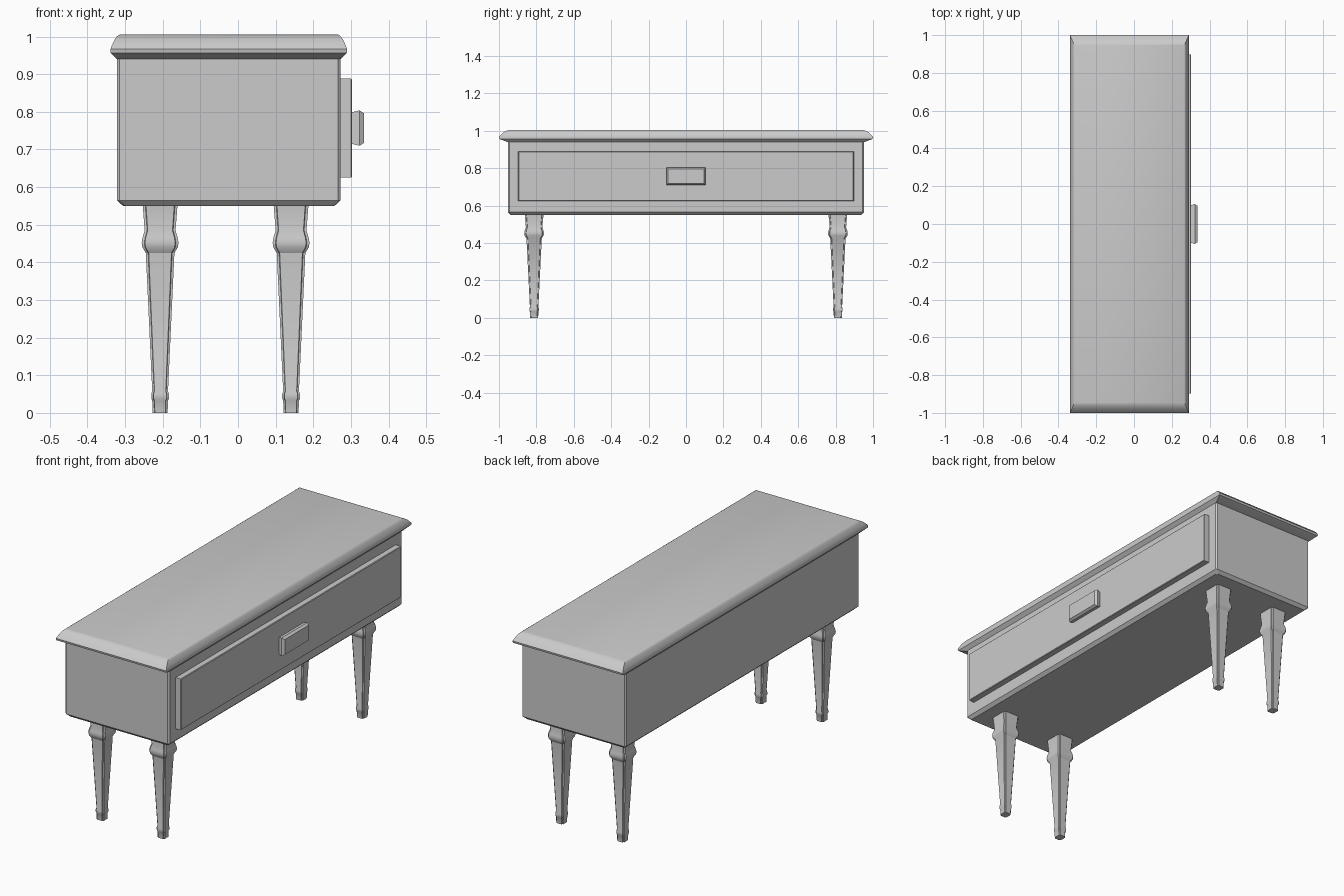
import bpy
import bmesh

if "Cube" in bpy.data.objects:
    bpy.data.objects.remove(bpy.data.objects["Cube"])


def loft(name, rings, smooth=None):
    """Skin a stack of equal-length closed rings and cap both ends."""
    bm = bmesh.new()
    loops = [[bm.verts.new(p) for p in ring] for ring in rings]
    n = len(loops[0])
    for a, b in zip(loops, loops[1:]):
        for i in range(n):
            j = (i + 1) % n
            bm.faces.new((a[i], a[j], b[j], b[i]))
    bm.faces.new(loops[0][::-1])
    bm.faces.new(loops[-1])
    bmesh.ops.recalc_face_normals(bm, faces=bm.faces[:])
    mesh = bpy.data.meshes.new(name)
    bm.to_mesh(mesh)
    bm.free()
    obj = bpy.data.objects.new(name, mesh)
    bpy.context.collection.objects.link(obj)
    if smooth:
        bpy.ops.object.select_all(action='DESELECT')
        obj.select_set(True)
        bpy.context.view_layer.objects.active = obj
        bpy.ops.object.shade_smooth_by_angle(angle=smooth)
    return obj


def chamfered(u, v, c):
    """Rectangle outline with chamfered corners."""
    return [(u, v - c), (u - c, v), (c - u, v), (-u, v - c),
            (-u, c - v), (c - u, -v), (u - c, -v), (u, c - v)]


def notched(w, c):
    """Square outline with a notch cut into each corner."""
    k = w - 0.8 * c
    quarter = [(w, w - c), (k, k), (w - c, w)]
    pts = []
    for _ in range(4):
        pts += quarter
        quarter = [(-y, x) for x, y in quarter]
    return pts


CX = -0.0245

# Case with chamfered bottom and corners
loft("case", [[(CX + x, y, z) for x, y in chamfered(hx, hy, 0.007)]
              for z, hx, hy in [(0.55, 0.281, 0.937), (0.565, 0.297, 0.952), (0.95, 0.297, 0.952)]])

# Moulded top slab
top_profile = [(0.94, 0.297, 0.954), (0.957, 0.314, 0.998), (0.967, 0.3145, 1.0),
               (0.981, 0.309, 0.988), (0.993, 0.303, 0.974), (1.001, 0.297, 0.96),
               (1.005, 0.291, 0.945)]
loft("top_slab", [[(CX + sx * hx, sy * hy, z)
                   for sx, sy in [(1, 1), (-1, 1), (-1, -1), (1, -1)]]
                  for z, hx, hy in top_profile], 0.6)


# Drawer front and handle, stacked outward along x
def front_panel(name, zc, profile):
    return loft(name, [[(x, sy * hy, zc + sz * hz)
                        for sy, sz in [(1, 1), (-1, 1), (-1, -1), (1, -1)]]
                       for x, hy, hz in profile])


front_panel("drawer_front", 0.757, [(0.262, 0.897, 0.132), (0.300, 0.897, 0.132),
                                    (0.303, 0.894, 0.129)])
front_panel("handle", 0.757, [(0.298, 0.099, 0.041), (0.323, 0.105, 0.047),
                              (0.335, 0.097, 0.039)])

# Four tapered legs with a collar and small foot
leg_profile = [(0.0, 0.020), (0.033, 0.021), (0.038, 0.0235), (0.05, 0.0235),
               (0.058, 0.021), (0.425, 0.038), (0.44, 0.047), (0.452, 0.049),
               (0.465, 0.047), (0.485, 0.041), (0.555, 0.0465)]
for side_x, cx in (("back", -0.207), ("front", 0.141)):
    for side_y, cy in (("left", -0.812), ("right", 0.812)):
        loft(f"{side_x}_{side_y}_leg",
             [[(cx + x, cy + 1.08 * y, z) for x, y in notched(w, 0.004 + 0.1 * w)]
              for z, w in leg_profile], 0.5)
